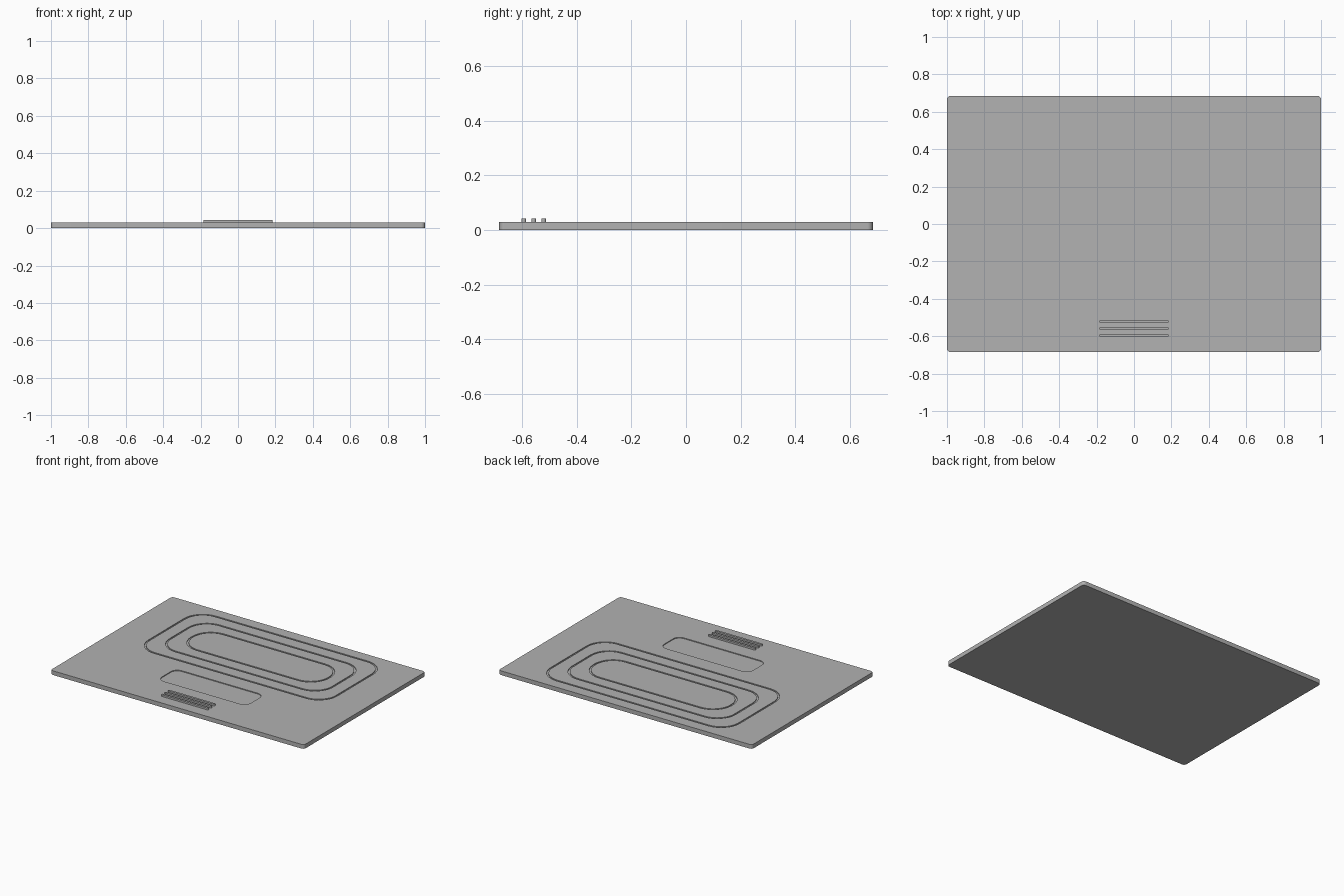
import bpy, bmesh
from math import pi, cos, sin

cube = bpy.data.objects.get("Cube")
if cube:
    bpy.data.objects.remove(cube, do_unlink=True)

grey = bpy.data.materials.new("plain grey")
grey.use_nodes = True
colour = (0.445, 0.445, 0.445, 1)
grey.diffuse_color = colour
grey.node_tree.nodes["Principled BSDF"].inputs["Base Color"].default_value = colour

TOP = 0.03
SEGMENTS = 8


def outline(cy, hx, hy, r):
    """Rounded rectangle centred on x = 0, counter-clockwise."""
    points = []
    for quarter, (sx, sy) in enumerate([(1, 1), (-1, 1), (-1, -1), (1, -1)]):
        for i in range(SEGMENTS + 1):
            a = (quarter + i / SEGMENTS) * pi / 2
            points.append((sx * (hx - r) + r * cos(a), cy + sy * (hy - r) + r * sin(a)))
    return points


def add_slab(bm, points, z0, z1):
    low, high = [[bm.verts.new((x, y, z)) for x, y in points] for z in (z0, z1)]
    bm.faces.new(low[::-1])
    bm.faces.new(high)
    for i in range(len(points)):
        bm.faces.new((low[i - 1], low[i], high[i], high[i - 1]))


def add_ring(bm, outer, inner, z0, z1):
    loops = [[bm.verts.new((x, y, z)) for x, y in pts]
             for pts, z in ((outer, z0), (outer, z1), (inner, z1), (inner, z0))]
    for a, b in zip(loops, loops[1:] + loops[:1]):
        for i in range(len(outer)):
            bm.faces.new((a[i - 1], a[i], b[i], b[i - 1]))


def finish(bm, name):
    bmesh.ops.recalc_face_normals(bm, faces=bm.faces)
    mesh = bpy.data.meshes.new(name)
    bm.to_mesh(mesh)
    bm.free()
    mesh.materials.append(grey)
    ob = bpy.data.objects.new(name, mesh)
    bpy.context.collection.objects.link(ob)
    return ob


def activate(ob):
    bpy.ops.object.select_all(action='DESELECT')
    ob.select_set(True)
    bpy.context.view_layer.objects.active = ob


# Flat base plate
bm = bmesh.new()
add_slab(bm, outline(0, 1, 0.685, 0.02), 0, TOP)
plate = finish(bm, "base_plate")

# Cutter: three nested grooves and a shallow rounded recess
bm = bmesh.new()
depth, half_width = 0.006, 0.006
for step in range(3):
    hx, hy, r = 0.74 - 0.1 * step, 0.342 - 0.097 * step, 0.14
    w = half_width
    add_ring(bm, outline(0.257, hx + w, hy + w, r + w),
             outline(0.257, hx - w, hy - w, r - w), TOP - depth, TOP + 0.02)
add_slab(bm, outline(-0.306, 0.35, 0.1, 0.05), TOP - depth, TOP + 0.02)
cutter = finish(bm, "recess_cutter")
cutter.hide_render = True

cut = plate.modifiers.new("recesses", 'BOOLEAN')
cut.operation = 'DIFFERENCE'
cut.solver = 'EXACT'
cut.object = cutter
activate(plate)
bpy.ops.object.modifier_apply(modifier=cut.name)
bpy.data.objects.remove(cutter, do_unlink=True)
parts = [plate]

# Three raised grip bars near the front edge
for i in range(3):
    bm = bmesh.new()
    add_slab(bm, outline(-0.595 + 0.0365 * i, 0.185, 0.008, 0.0075), TOP - 0.002, 0.043)
    parts.append(finish(bm, f"grip_bar_{i + 1}"))

for ob in parts:
    activate(ob)
    bpy.ops.object.shade_smooth_by_angle()
